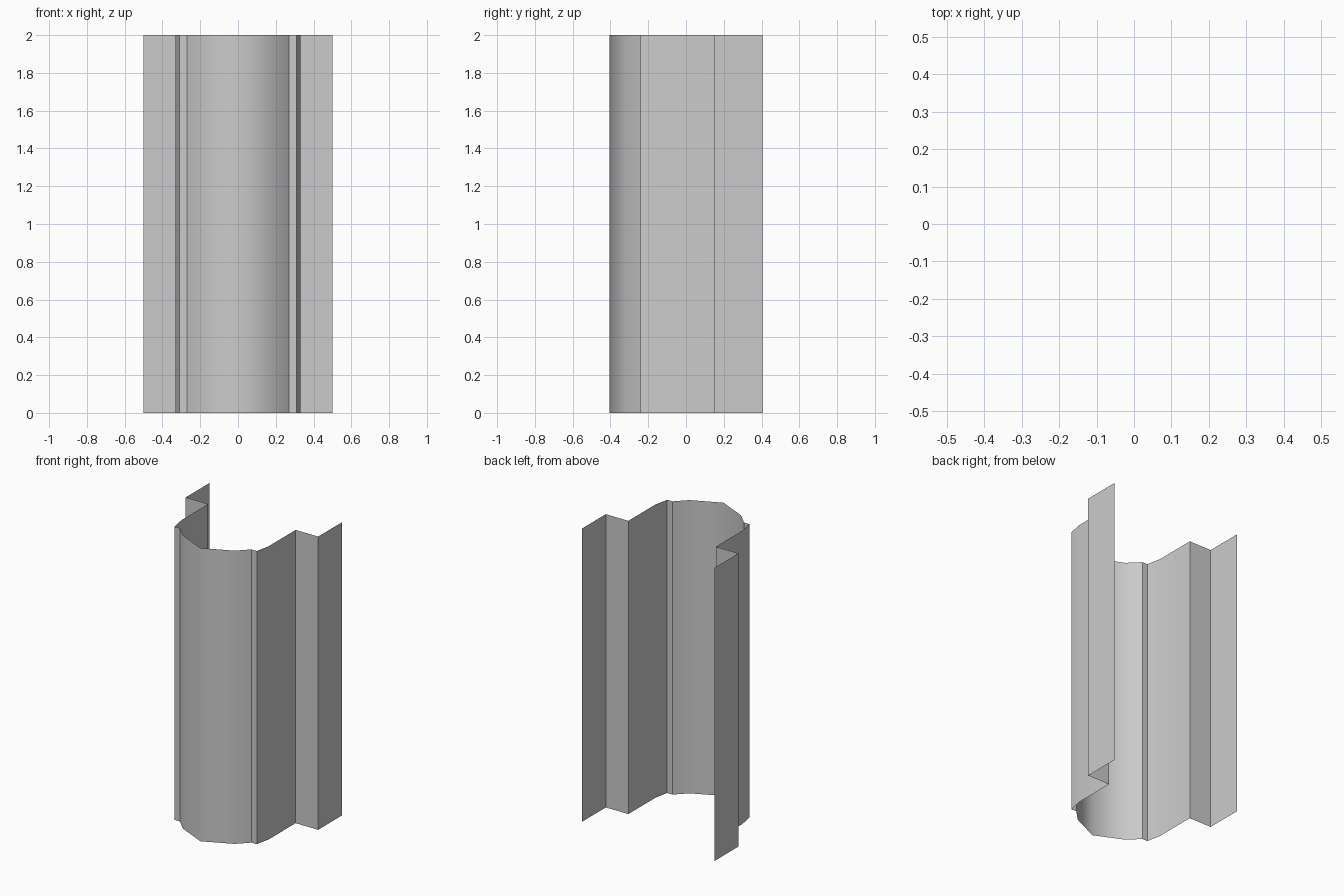
import bpy, bmesh

if "Cube" in bpy.data.objects:
    bpy.data.objects.remove(bpy.data.objects["Cube"])

HEIGHT = 2.0

# Half of the plan outline: centre of the bowed front out to the rear flange
half = [(0, -0.405), (0.195, -0.315), (0.27, -0.24), (0.31, -0.24),
        (0.33, -0.14), (0.33, 0.15), (0.5, 0.15), (0.5, 0.405)]
profile = [(-x, y) for x, y in reversed(half[1:])] + half
soft = {(0, -0.405), (0.195, -0.315), (0.33, -0.14)}

# Extrude the outline upward as a thin sheet
bm = bmesh.new()
low = [bm.verts.new((x, y, 0)) for x, y in profile]
high = [bm.verts.new((x, y, HEIGHT)) for x, y in profile]
for i in range(len(profile) - 1):
    face = bm.faces.new((low[i], low[i + 1], high[i + 1], high[i]))
    face.smooth = True

# Keep the bowed front smooth and the folds crisp
for (x, y), a, b in zip(profile, low, high):
    bm.edges.get((a, b)).smooth = (abs(x), y) in soft

mesh = bpy.data.meshes.new("folded_panel")
bm.to_mesh(mesh)
bm.free()
panel = bpy.data.objects.new("folded_panel", mesh)
bpy.context.collection.objects.link(panel)
